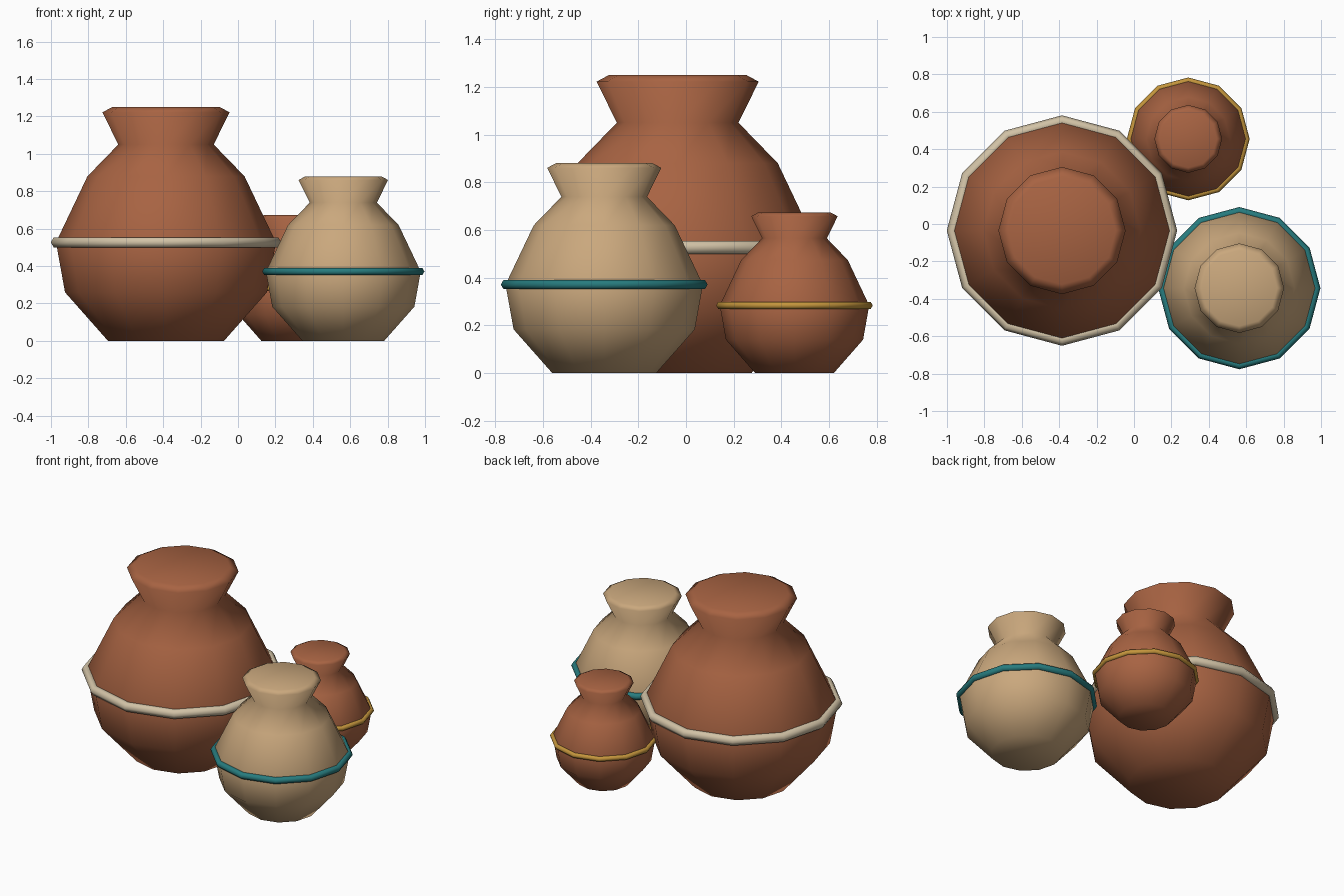
import bpy, bmesh
from math import cos, sin, pi

cube = bpy.data.objects.get("Cube")
if cube:
    bpy.data.objects.remove(cube)

SIDES = 12


def material(name, rgb):
    m = bpy.data.materials.new(name)
    m.use_nodes = True
    m.diffuse_color = (*rgb, 1)
    bsdf = next(n for n in m.node_tree.nodes if n.type == 'BSDF_PRINCIPLED')
    bsdf.inputs["Base Color"].default_value = (*rgb, 1)
    bsdf.inputs["Roughness"].default_value = 0.8
    return m


terracotta = material("terracotta", (0.39, 0.125, 0.055))
sand = material("sand clay", (0.59, 0.39, 0.205))
cream = material("cream glaze", (0.64, 0.54, 0.38))
teal = material("teal glaze", (0.02, 0.20, 0.21))
gold = material("gold glaze", (0.55, 0.30, 0.045))

# Radius and height of the largest jar, from foot to rim
PROFILE = [(0.31, 0), (0.54, 0.26), (0.588, 0.527), (0.42, 0.88),
           (0.255, 1.05), (0.34, 1.222), (0.288, 1.25)]
BAND_RADIUS, BAND_HEIGHT, BAND_THICK = 0.585, 0.527, 0.031


def lathe(name, points, closed, mat, location):
    """Spin a profile about z; a closed profile makes a ring, an open one is capped."""
    bm = bmesh.new()
    rings = []
    for r, z in points:
        rings.append([bm.verts.new((r * cos(2 * pi * i / SIDES), r * sin(2 * pi * i / SIDES), z))
                      for i in range(SIDES)])
    pairs = list(zip(rings, rings[1:]))
    if closed:
        pairs.append((rings[-1], rings[0]))
    else:
        bm.faces.new(rings[0][::-1])
        bm.faces.new(rings[-1])
    for low, high in pairs:
        for i in range(SIDES):
            j = (i + 1) % SIDES
            bm.faces.new((low[i], low[j], high[j], high[i]))
    bmesh.ops.recalc_face_normals(bm, faces=bm.faces)
    for f in bm.faces:
        f.smooth = True
    mesh = bpy.data.meshes.new(name)
    bm.to_mesh(mesh)
    bm.free()
    mesh.materials.append(mat)
    obj = bpy.data.objects.new(name, mesh)
    obj.location = location
    bpy.context.collection.objects.link(obj)


def jar(name, x, y, width, height, clay, glaze):
    # Body with a flared neck and closed top
    lathe(name + "_body", [(r * width, z * height) for r, z in PROFILE], False, clay, (x, y, 0))
    # Six-sided glazed band around the belly
    thick = BAND_THICK * width
    ring = [(BAND_RADIUS * width + thick * cos(pi * k / 3),
             BAND_HEIGHT * height + thick * sin(pi * k / 3)) for k in range(6)]
    lathe(name + "_band", ring, True, glaze, (x, y, 0))


jar("large_jar", -0.385, -0.035, 1, 1, terracotta, cream)
jar("medium_jar", 0.563, -0.343, 0.704, 0.704, sand, teal)
jar("small_jar", 0.29, 0.455, 0.533, 0.538, terracotta, gold)
